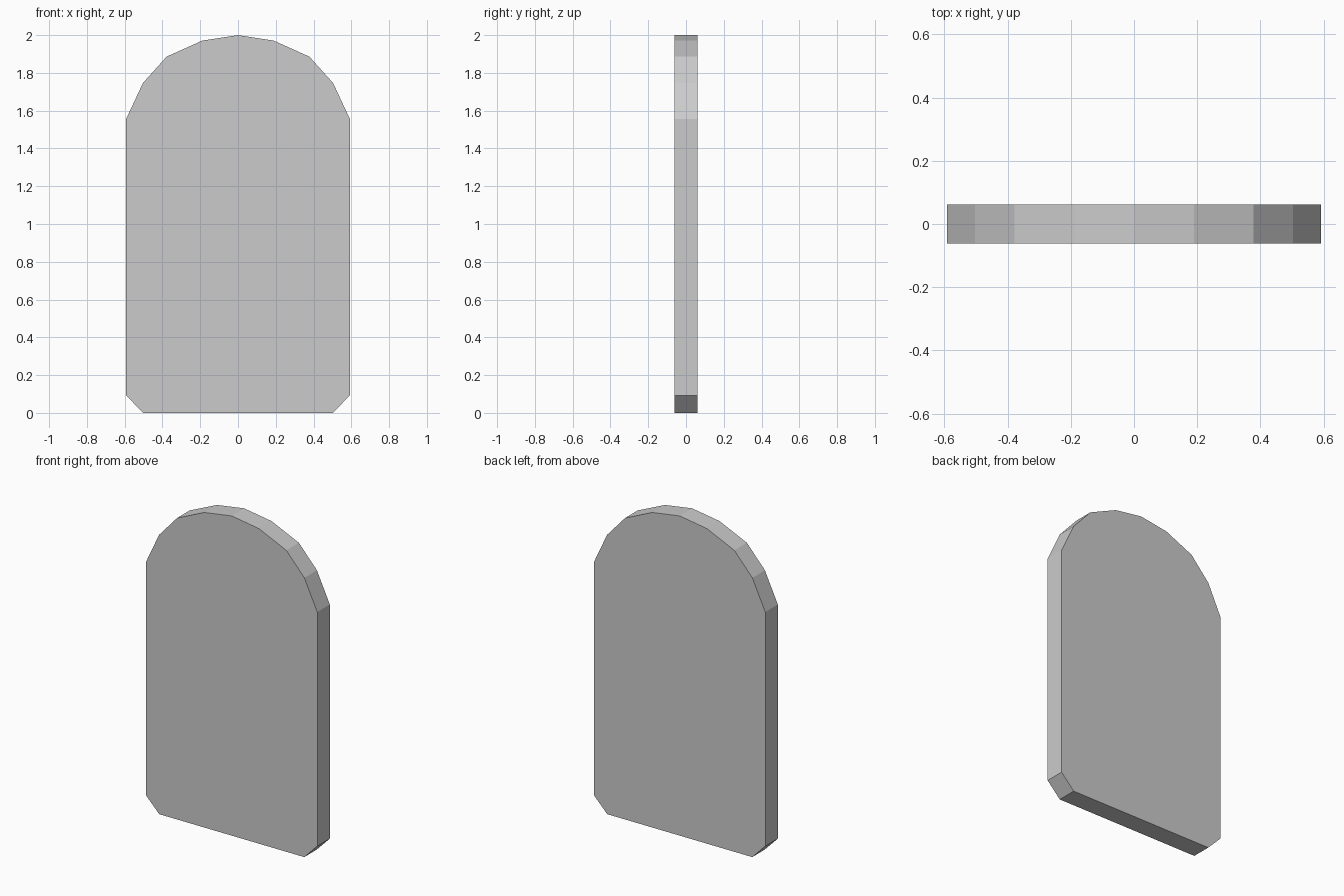
import bpy, bmesh

if "Cube" in bpy.data.objects:
    bpy.data.objects.remove(bpy.data.objects["Cube"])

# Right half of the slab outline (x, z), bottom to just below the crown
half = [(0.502, 0), (0.592, 0.092), (0.592, 1.557), (0.503, 1.747),
        (0.378, 1.886), (0.189, 1.971)]
outline = half + [(0, 2.0)] + [(-x, z) for x, z in reversed(half)]
thickness = 0.124

# Arched slab: flat front face extruded to the back
bm = bmesh.new()
front = bm.faces.new([bm.verts.new((x, -thickness / 2, z)) for x, z in outline])
result = bmesh.ops.extrude_face_region(bm, geom=[front], use_keep_orig=True)
back = [v for v in result["geom"] if isinstance(v, bmesh.types.BMVert)]
bmesh.ops.translate(bm, verts=back, vec=(0, thickness, 0))
bmesh.ops.recalc_face_normals(bm, faces=bm.faces)

mesh = bpy.data.meshes.new("arched_slab")
bm.to_mesh(mesh)
bm.free()
bpy.context.collection.objects.link(bpy.data.objects.new("arched_slab", mesh))
